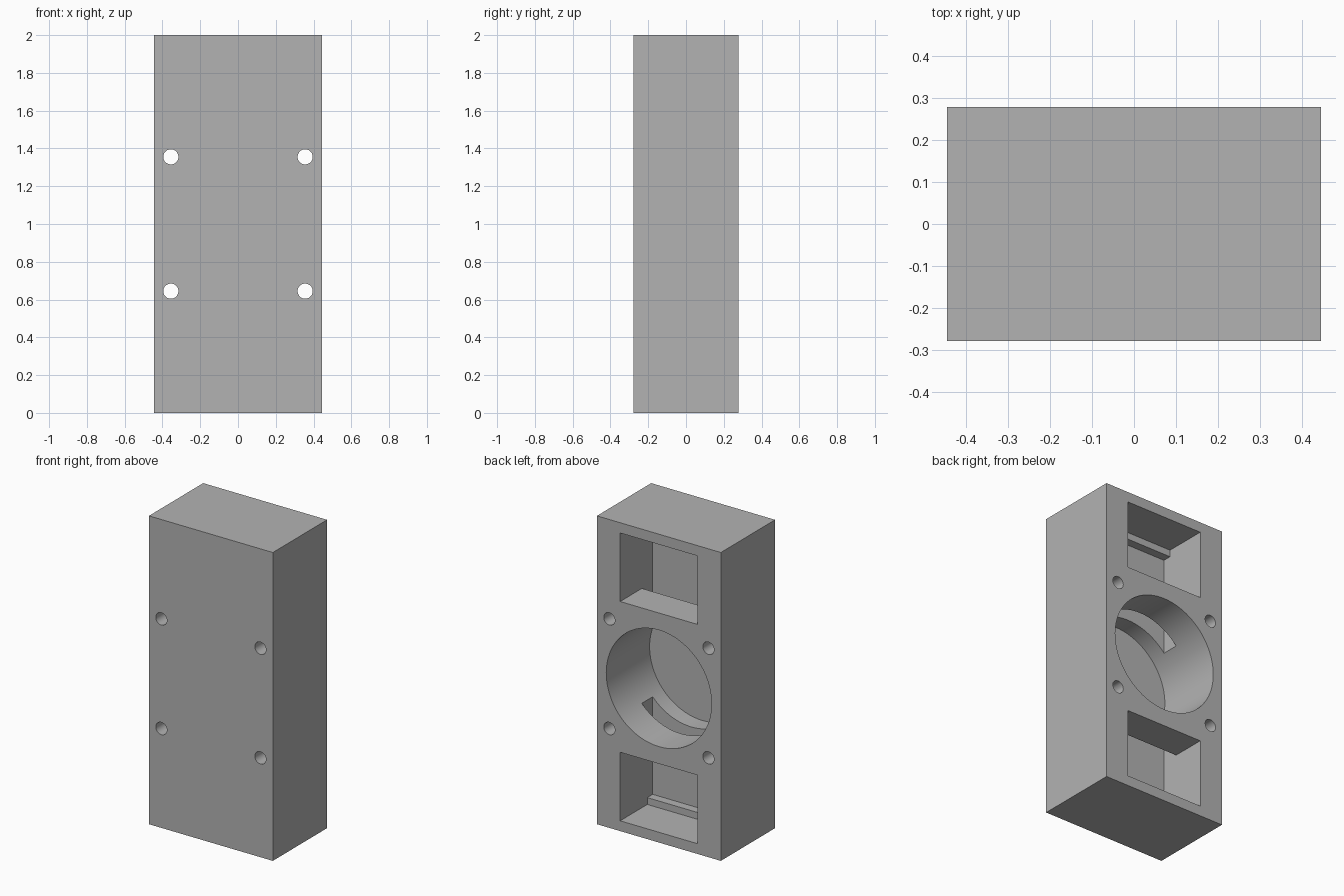
import bpy
import bmesh
import math
from mathutils import Matrix, Vector

if "Cube" in bpy.data.objects:
    bpy.data.objects.remove(bpy.data.objects["Cube"], do_unlink=True)

U = 2 / 90                      # one design unit
W, D, H = 40, 25, 90            # outer size in design units
BACK = D / 2

grey = bpy.data.materials.new("plain grey")
grey.use_nodes = True
colour = (0.45, 0.45, 0.45, 1)
grey.diffuse_color = colour
grey.node_tree.nodes["Principled BSDF"].inputs["Base Color"].default_value = colour


def make_object(name, bm):
    """Scale from design units, centre on the block's mid height, and link."""
    bmesh.ops.recalc_face_normals(bm, faces=bm.faces)
    bm.transform(Matrix.Translation((0, 0, 1)) @ Matrix.Scale(U, 4))
    mesh = bpy.data.meshes.new(name)
    bm.to_mesh(mesh)
    bm.free()
    mesh.materials.append(grey)
    obj = bpy.data.objects.new(name, mesh)
    bpy.context.collection.objects.link(obj)
    return obj


def cylinder(name, x, z, radius, y0, y1, sides):
    """Cylinder lying along y."""
    bm = bmesh.new()
    place = Matrix.Translation((x, (y0 + y1) / 2, z)) @ Matrix.Rotation(math.pi / 2, 4, "X")
    bmesh.ops.create_cone(bm, cap_ends=True, segments=sides, radius1=radius,
                          radius2=radius, depth=y1 - y0, matrix=place)
    return make_object(name, bm)


def extrude_x(name, profile, half_width):
    """Prism across x from (depth behind the back face, height) points."""
    bm = bmesh.new()
    face = bm.faces.new([bm.verts.new((-half_width, BACK - d, z)) for d, z in profile])
    side = bmesh.ops.extrude_face_region(bm, geom=[face])["geom"]
    moved = [v for v in side if isinstance(v, bmesh.types.BMVert)]
    bmesh.ops.translate(bm, verts=moved, vec=Vector((2 * half_width, 0, 0)))
    return make_object(name, bm)


# Solid block
bm = bmesh.new()
bmesh.ops.create_cube(bm, size=1, matrix=Matrix.Diagonal((W, D, H, 1)))
block = make_object("housing_block", bm)

# Two windows with stepped outer ends, joined by a hidden slot
upper = [(10, 22), (-2, 22), (-2, 42), (12.5, 42), (12.5, 40), (15, 40)]
lower = [(d, -z) for d, z in reversed(upper)]
cutters = [extrude_x("window_cutter", upper + lower, 12.5)]

# Round pocket and four through holes
cutters.append(cylinder("pocket_cutter", 0, 0, 17, BACK - 20, BACK + 2, 96))
for x in (-16, 16):
    for z in (-16, 16):
        cutters.append(cylinder("bolt_hole_cutter", x, z, 1.8, -BACK - 2, BACK + 2, 32))

bpy.context.view_layer.objects.active = block
for cutter in cutters:
    cutter.hide_render = True
    cut = block.modifiers.new(cutter.name, "BOOLEAN")
    cut.operation = "DIFFERENCE"
    cut.solver = "EXACT"
    cut.object = cutter
    bpy.ops.object.modifier_apply(modifier=cut.name)
    bpy.data.objects.remove(cutter, do_unlink=True)

# Smooth bores, sharp edges
bpy.ops.object.select_all(action="DESELECT")
block.select_set(True)
bpy.ops.object.shade_smooth_by_angle(angle=math.radians(30))
